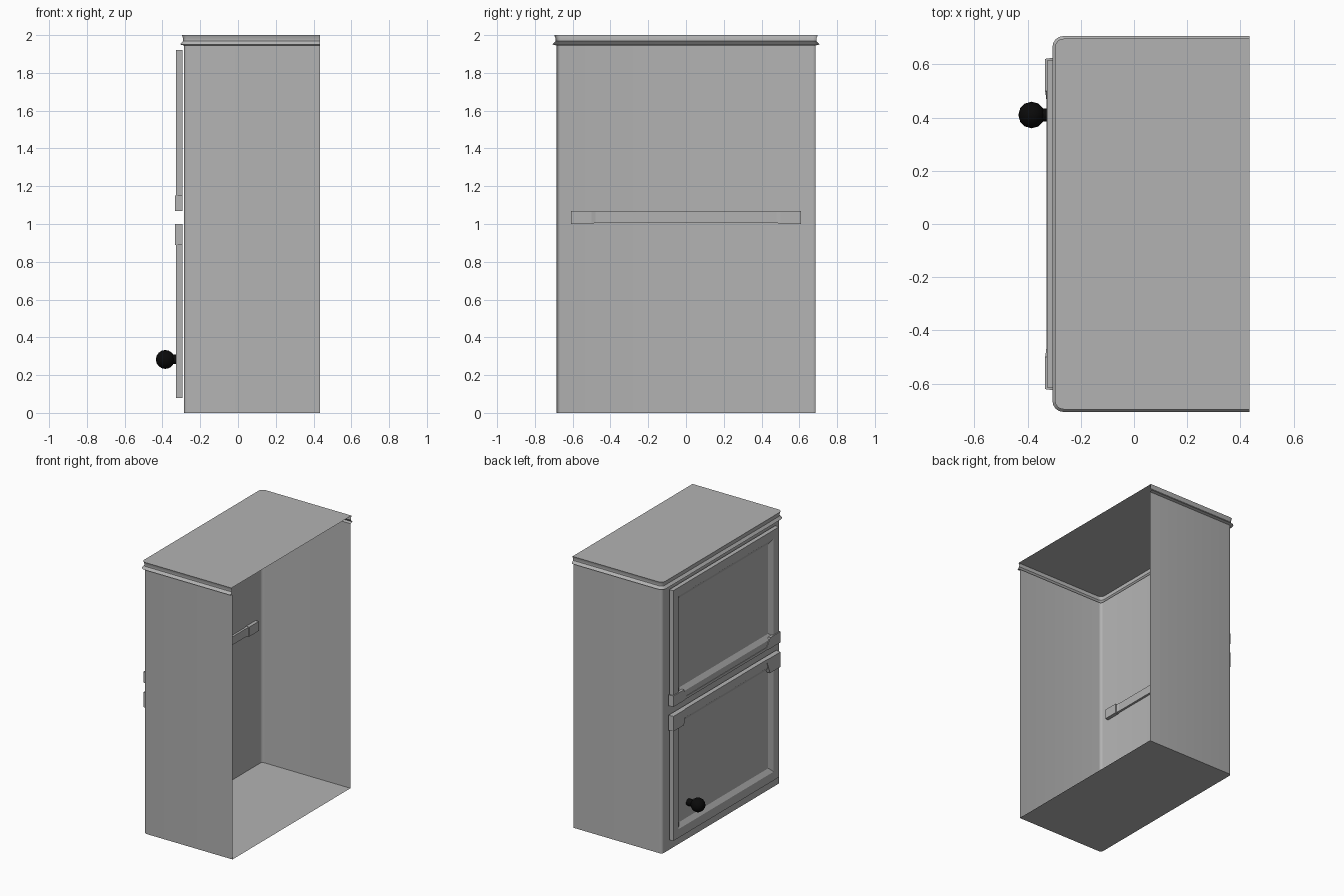
import bpy, bmesh, math
from mathutils import Vector, Matrix

cube = bpy.data.objects.get("Cube")
if cube:
    bpy.data.objects.remove(cube, do_unlink=True)


def material(name, rgb):
    m = bpy.data.materials.new(name)
    m.use_nodes = True
    m.diffuse_color = (*rgb, 1)
    m.node_tree.nodes["Principled BSDF"].inputs["Base Color"].default_value = (*rgb, 1)
    return m


GREY = material("grey_enamel", (0.45, 0.45, 0.45))
BLACK = material("black_knob", (0.003, 0.003, 0.003))


def finish(bm, name, mat, smooth=False, normals=True):
    if normals:
        bmesh.ops.recalc_face_normals(bm, faces=bm.faces[:])
    me = bpy.data.meshes.new(name)
    bm.to_mesh(me)
    bm.free()
    me.materials.append(mat)
    ob = bpy.data.objects.new(name, me)
    bpy.context.collection.objects.link(ob)
    if smooth:
        bpy.ops.object.select_all(action='DESELECT')
        ob.select_set(True)
        bpy.context.view_layer.objects.active = ob
        bpy.ops.object.shade_smooth_by_angle(angle=math.radians(35))
    return ob


def add_box(bm, lo, hi):
    lo, hi = Vector(lo), Vector(hi)
    mat = Matrix.Translation((lo + hi) / 2) @ Matrix.Diagonal((*(hi - lo), 1))
    return bmesh.ops.create_cube(bm, size=1, matrix=mat)["verts"]


# Cabinet shell: open on +x, rounded door-side corners, flared cornice
BACK, FRONT, HALF, R = 0.435, -0.285, 0.685, 0.02


def ring(bm, off, z):
    cx, cy = FRONT + R, HALF - R
    pts = [(BACK, -HALF - off)]
    for sy in (-1, 1):
        arc = [(cx - (R + off) * math.sin(a), sy * (cy + (R + off) * math.cos(a)))
               for a in (math.pi / 2 * i / 4 for i in range(5))]
        pts += arc if sy < 0 else arc[::-1]
    pts.append((BACK, HALF + off))
    return [bm.verts.new((x, y, z)) for x, y in pts]


bm = bmesh.new()
profile = [(0, 0), (0, 1.945), (0.022, 1.95), (0.016, 1.957),
           (0.006, 1.968), (0.005, 1.98), (0.012, 2.0)]
rings = [ring(bm, o, z) for o, z in profile]
for a, b in zip(rings, rings[1:]):
    for i in range(len(a) - 1):
        bm.faces.new((a[i + 1], a[i], b[i], b[i + 1]))
bm.faces.new(rings[0])
bm.faces.new(rings[-1][::-1])
finish(bm, "cabinet_shell", GREY, smooth=True)


# Doors with a recessed panel and a bevelled surround
def door(name, z0, z1):
    bm = bmesh.new()
    add_box(bm, (-0.327, -0.615, z0), (-0.295, 0.615, z1))
    bm.normal_update()
    face = min(bm.faces, key=lambda f: f.calc_center_median().x)
    bmesh.ops.inset_individual(bm, faces=[face], thickness=0.09)
    bmesh.ops.inset_individual(bm, faces=[face], thickness=0.045, depth=-0.022)
    finish(bm, name, GREY)


door("upper_door", 1.07, 1.92)
door("lower_door", 0.08, 1.0)


# Pulls: blocks at both ends, tapering into a slim lip along the door edge
def pull(name, z0, z1, lip0, lip1):
    bm = bmesh.new()
    add_box(bm, (-0.33, -0.5, lip0), (-0.295, 0.5, lip1))
    for s in (-1, 1):
        verts = add_box(bm, (-0.334, 0.5, z0), (-0.295, 0.627, z1))
        for v in verts:
            if v.co.y > 0.6 and v.co.x < -0.32:
                v.co.y -= 0.006
            v.co.y *= s
        tip = add_box(bm, (-0.334, 0.47, z0), (-0.295, 0.5, z1))
        for v in tip:
            if v.co.y < 0.48:
                v.co.z = lip0 if v.co.z < (z0 + z1) / 2 else lip1
                v.co.x = max(v.co.x, -0.33)
            v.co.y *= s
    finish(bm, name, GREY)


pull("upper_pull", 1.07, 1.15, 1.07, 1.09)
pull("lower_pull", 0.89, 1.0, 0.98, 1.0)

# Grip housing standing out on the inside of the door wall
bm = bmesh.new()
add_box(bm, (-0.284, -0.5, 1.005), (-0.268, 0.5, 1.065))
for s in (-1, 1):
    add_box(bm, (-0.284, min(s * 0.5, s * 0.61), 1.0), (-0.258, max(s * 0.5, s * 0.61), 1.07))
    tip = add_box(bm, (-0.284, 0.48, 1.0), (-0.258, 0.52, 1.07))
    for v in tip:
        if v.co.y < 0.5:
            v.co.x = min(v.co.x, -0.268)
            v.co.z = 1.005 if v.co.z < 1.03 else 1.065
        v.co.y *= s
finish(bm, "inner_grip_housing", GREY)

# Round knob on a short neck
bm = bmesh.new()
centre = Matrix.Translation((-0.385, 0.41, 0.283))
bmesh.ops.create_uvsphere(bm, u_segments=12, v_segments=8, radius=0.05, matrix=centre)
neck = Matrix.Translation((-0.335, 0.41, 0.283)) @ Matrix.Rotation(math.pi / 2, 4, 'Y')
bmesh.ops.create_cone(bm, cap_ends=True, segments=12, radius1=0.025, radius2=0.025,
                      depth=0.06, matrix=neck)
finish(bm, "door_knob", BLACK, smooth=True)
